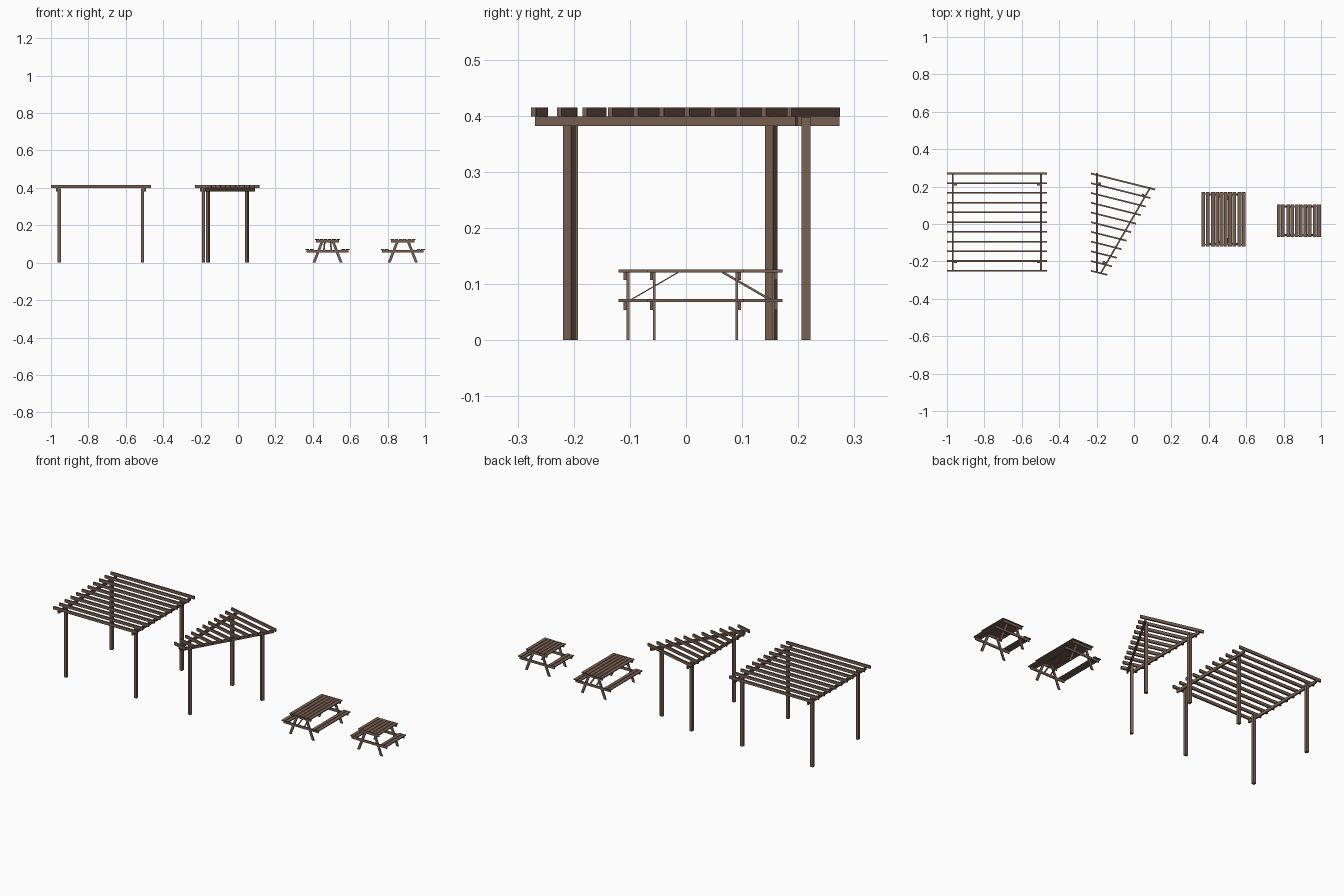
import bpy, bmesh
from math import radians, sin, cos
from mathutils import Matrix, Vector

cube = bpy.data.objects.get("Cube")
if cube:
    bpy.data.objects.remove(cube, do_unlink=True)

wood = bpy.data.materials.new("brown_wood")
wood.use_nodes = True
wood.diffuse_color = (0.19, 0.12, 0.085, 1)
wood.node_tree.nodes["Principled BSDF"].inputs["Base Color"].default_value = wood.diffuse_color

POST = 0.0165               # square post width
PLANK, DEPTH = 0.0085, 0.0165   # beam and rafter section
BEAM_Z, RAFTER_Z = 0.390, 0.4065
POST_TOP = 0.398


def timber(name, start, end, across, up):
    """Prism from start to end; across and up are its full section vectors."""
    start, end = Vector(start), Vector(end)
    cols = (end - start, Vector(across), Vector(up))
    m = Matrix(cols).transposed().to_4x4()
    m.translation = (start + end) / 2
    bm = bmesh.new()
    bmesh.ops.create_cube(bm, size=1, matrix=m)
    bmesh.ops.recalc_face_normals(bm, faces=bm.faces)
    mesh = bpy.data.meshes.new(name)
    bm.to_mesh(mesh)
    bm.free()
    mesh.materials.append(wood)
    ob = bpy.data.objects.new(name, mesh)
    bpy.context.collection.objects.link(ob)
    return ob


def plank(name, a, b, z):
    """Level upright plank between two plan points."""
    d = Vector((b[0] - a[0], b[1] - a[1], 0)).normalized()
    timber(name, (*a, z), (*b, z), Vector((-d.y, d.x, 0)) * PLANK, (0, 0, DEPTH))


def post(name, x, y, angle=0):
    c, s = cos(angle) * POST, sin(angle) * POST
    timber(name, (x, y, 0), (x, y, POST_TOP), (c, s, 0), (-s, c, 0))


# Rectangular pergola
for side, x, inward in (("right", -0.968, 1), ("left", -0.497, -1)):
    plank(f"square_pergola_{side}_beam", (x, -0.254), (x, 0.274), BEAM_Z)
    for end, y in (("front", -0.2005), ("back", 0.214)):
        post(f"square_pergola_{end}_{side}_post", x + inward * 0.0125, y)
for i in range(11):
    y = 0.27 - 0.052 * i
    plank("square_pergola_rafter", (-1, y), (-0.466, y), RAFTER_Z)

# Triangular pergola
plank("corner_pergola_side_beam", (-0.198, -0.254), (-0.198, 0.274), BEAM_Z)
plank("corner_pergola_diagonal_beam", (-0.180, -0.267), (0.088, 0.197), BEAM_Z)
post("corner_pergola_back_post", -0.1855, 0.214)
for name, x, y in (("front", -0.160, -0.208), ("left", 0.048, 0.152)):
    post(f"corner_pergola_{name}_post", x, y, radians(-30))
for i in range(11):
    y = 0.27 - 0.052 * i
    x_end = 0.113 - 0.0256 * i
    plank("corner_pergola_rafter", (-0.23, y), (x_end, y - 0.25 * (x_end + 0.23)), RAFTER_Z)


# Picnic tables
def picnic_table(name, cx, y0, y1, inset, braced):
    def board(part, x, z):
        timber(f"{name}_{part}", (cx + x, y0, z), (cx + x, y1, z), (0.0195, 0, 0), (0, 0, 0.005))

    for i in range(6):
        board("top_board", (i - 2.5) * 0.0228, 0.1235)
    for side in (-1, 1):
        for x in (0.085, 0.108):
            board("seat_board", side * x, 0.0705)

    # End frames: splayed legs with cross bars on the outside
    for end, y in ((-1, y0 + inset), (1, y1 - inset)):
        for side in (-1, 1):
            timber(f"{name}_leg", (cx + side * 0.073, y, 0), (cx + side * 0.026, y, 0.121),
                   (0.015, 0, 0), (0, 0.005, 0))
        bar_y = y + end * 0.005
        for part, half, z in (("seat_bar", 0.112, 0.061), ("top_bar", 0.062, 0.114)):
            timber(f"{name}_{part}", (cx - half, bar_y, z), (cx + half, bar_y, z),
                   (0, 0.005, 0), (0, 0, 0.014))
        # Diagonal braces from the seat bar up to the table top
        if braced:
            for side in (-1, 1):
                timber(f"{name}_brace", (cx + side * 0.02, y, 0.069),
                       (cx + side * 0.014, y - end * 0.09, 0.121),
                       (0.008, 0, 0), (0, 0.002, 0.0035))


picnic_table("long_table", 0.479, -0.12, 0.172, 0.0165, True)
picnic_table("short_table", 0.881, -0.069, 0.103, 0.0125, False)
